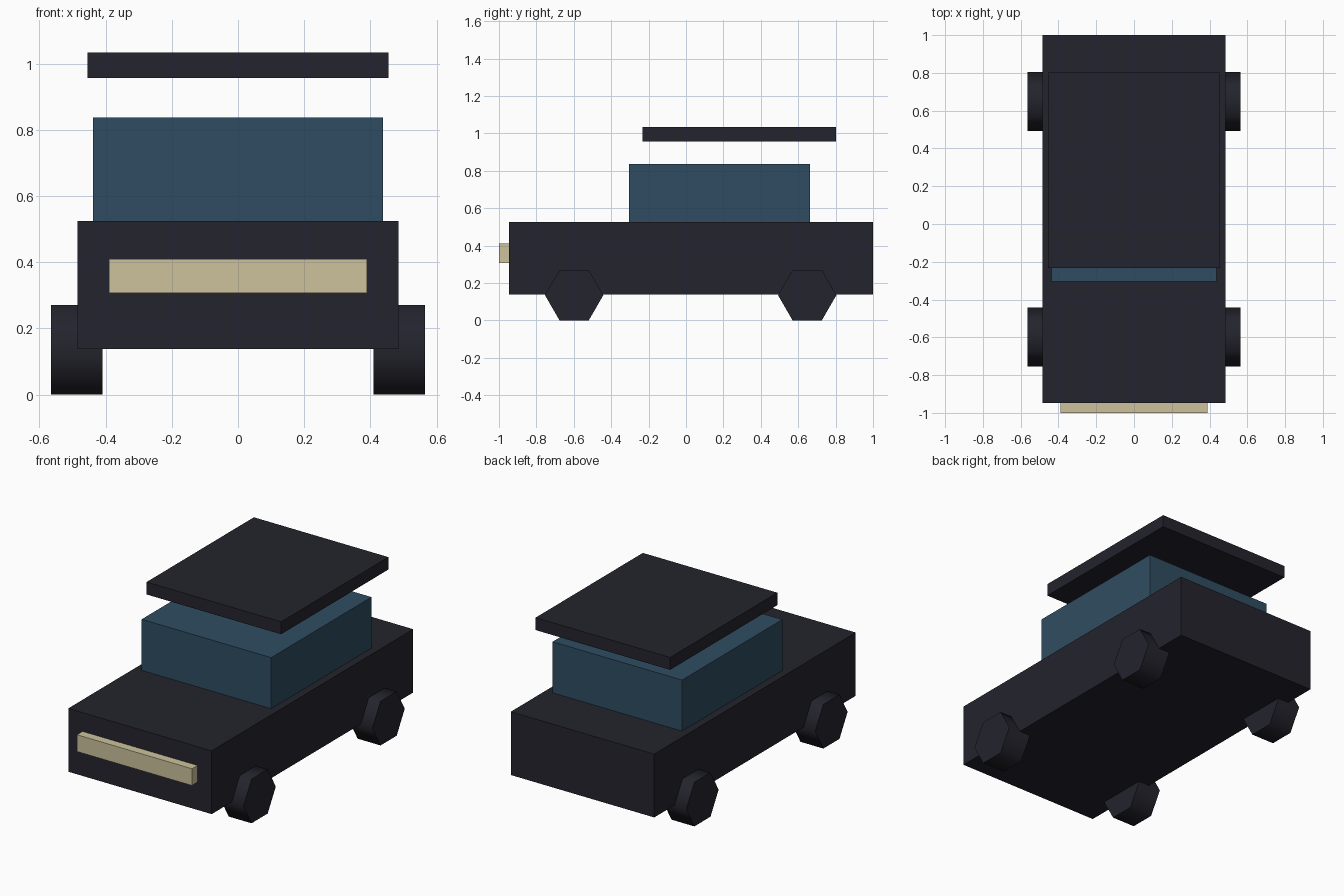
import bpy
import math

if "Cube" in bpy.data.objects:
    bpy.data.objects.remove(bpy.data.objects["Cube"])


def material(name, color):
    m = bpy.data.materials.new(name)
    m.diffuse_color = (*color, 1.0)
    m.use_nodes = True
    m.node_tree.nodes["Principled BSDF"].inputs["Base Color"].default_value = m.diffuse_color
    return m


dark = material("dark_charcoal", (0.017, 0.017, 0.026))
glass = material("blue_glass", (0.028, 0.073, 0.120))
cream = material("cream", (0.61, 0.54, 0.34))


def box(name, half_width, y, z, mat):
    """Box symmetric in x, spanning the given y and z ranges."""
    bpy.ops.mesh.primitive_cube_add(
        size=1, location=(0, (y[0] + y[1]) / 2, (z[0] + z[1]) / 2))
    ob = bpy.context.object
    ob.name = name
    ob.scale = (2 * half_width, y[1] - y[0], z[1] - z[0])
    bpy.ops.object.transform_apply(location=False, rotation=False, scale=True)
    ob.data.materials.append(mat)


# Body, cabin, floating roof panel and front light bar
box("body", 0.485, (-0.947, 1.0), (0.138, 0.525), dark)
box("cabin", 0.438, (-0.305, 0.664), (0.525, 0.837), glass)
box("roof", 0.455, (-0.233, 0.803), (0.957, 1.033), dark)
box("light_bar", 0.389, (-1.0, -0.947), (0.307, 0.41), cream)

# Six-sided wheels with smooth treads and flat hubs
for end, y in (("front", -0.598), ("rear", 0.648)):
    for side, x in (("left", -0.4875), ("right", 0.4875)):
        bpy.ops.mesh.primitive_cylinder_add(
            vertices=6, radius=0.156, depth=0.155,
            location=(x, y, 0.135), rotation=(0, math.pi / 2, 0))
        wheel = bpy.context.object
        wheel.name = f"{end}_{side}_wheel"
        wheel.data.materials.append(dark)
        bpy.ops.object.shade_smooth_by_angle(angle=math.radians(70))
